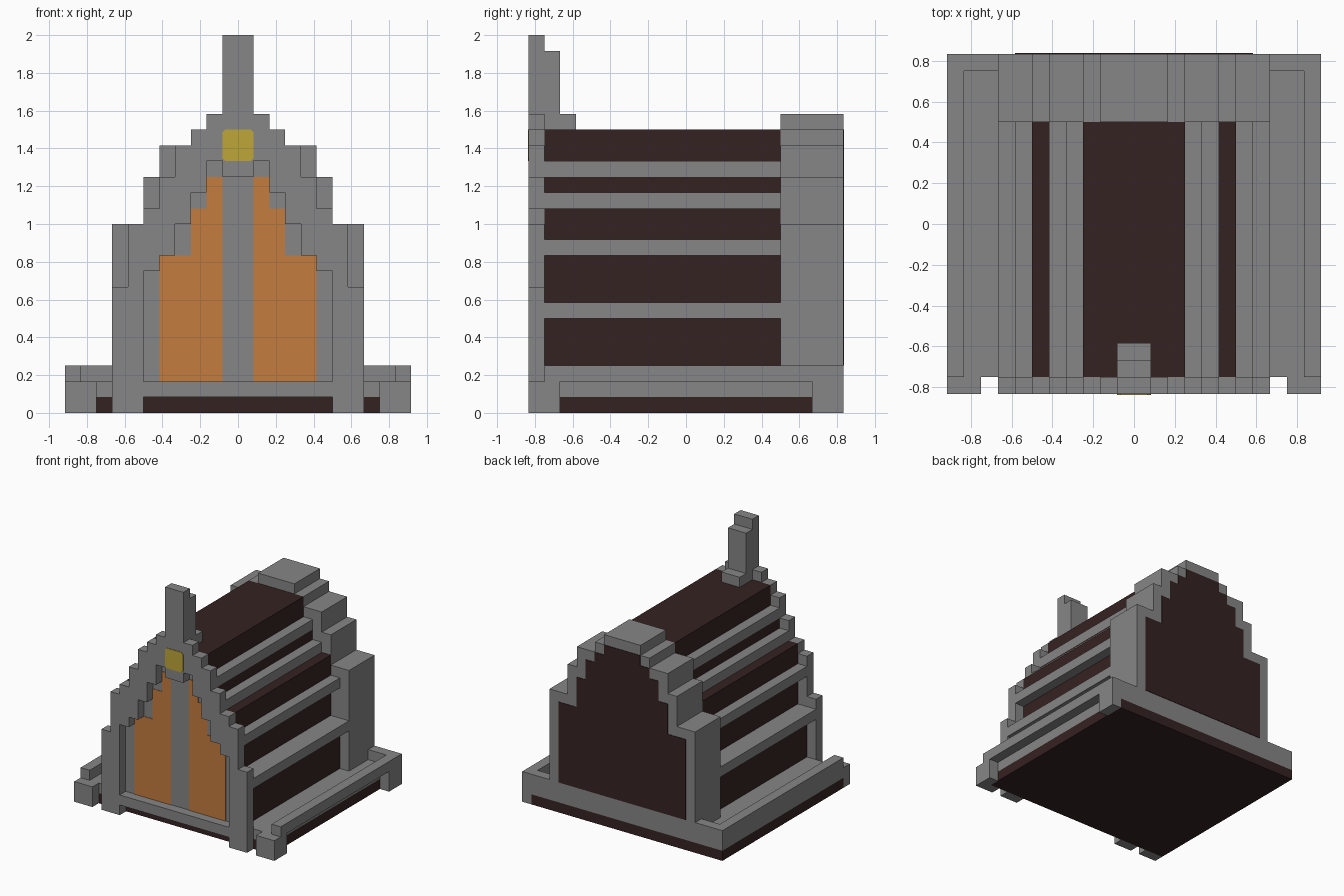
import bpy
import bmesh

U = 1 / 12  # one block of the model's grid

cube = bpy.data.objects.get("Cube")
if cube:
    bpy.data.objects.remove(cube)


def material(name, colour):
    m = bpy.data.materials.new(name)
    m.use_nodes = True
    m.diffuse_color = (*colour, 1)
    m.node_tree.nodes["Principled BSDF"].inputs["Base Color"].default_value = (*colour, 1)
    return m


stone = material("stone_gray", (0.238, 0.238, 0.238))
wood = material("dark_wood", (0.036, 0.016, 0.016))
orange = material("orange_glass", (0.55, 0.205, 0.051))
yellow = material("yellow_lamp", (0.51, 0.38, 0.04))


def prism(name, points, y0, y1, mat):
    """Extrude an x-z outline, given in blocks, from y0 to y1."""
    bm = bmesh.new()
    face = bm.faces.new([bm.verts.new((x * U, y0 * U, z * U)) for x, z in points])
    new = bmesh.ops.extrude_face_region(bm, geom=[face])["geom"]
    verts = [v for v in new if isinstance(v, bmesh.types.BMVert)]
    bmesh.ops.translate(bm, verts=verts, vec=(0, (y1 - y0) * U, 0))
    bmesh.ops.recalc_face_normals(bm, faces=bm.faces)
    mesh = bpy.data.meshes.new(name)
    bm.to_mesh(mesh)
    bm.free()
    mesh.materials.append(mat)
    obj = bpy.data.objects.new(name, mesh)
    bpy.context.collection.objects.link(obj)
    return obj


def box(name, x, y, z, mat):
    prism(name, [(x[0], z[0]), (x[1], z[0]), (x[1], z[1]), (x[0], z[1])], y[0], y[1], mat)


def stairs(steps, z):
    """Right half of a stepped outline from (half width, top) pairs."""
    points = []
    for width, top in steps:
        points += [(width, z), (width, top)]
        z = top
    return points


def mirror(points):
    return points + [(-x, z) for x, z in reversed(points)]


# Base slab, side rails and back rail
box("base_underside", (-11, 10), (-9, 10), (0, 1), wood)
box("base_slab", (-11, 10), (-9, 10), (1, 2), stone)
box("left_rail", (10, 11), (-9, 10), (2, 3), stone)
box("right_rail", (-11, -10), (-9, 10), (2, 3), stone)
box("back_rail", (-10, 10), (9, 10), (2, 3), stone)

# Corner feet
box("front_left_foot", (9, 11), (-10, -9), (0, 2), stone)
box("front_left_foot_return", (10, 11), (-9, -8), (0, 2), stone)
box("front_right_foot", (-11, -9), (-10, -9), (0, 2), stone)
box("back_left_foot", (10, 11), (8, 10), (0, 2), stone)

# Timber hall with stone roof ledges
hall = [(7, 6), (6, 13), (4, 15), (3, 18)]
prism("hall_roof", mirror(stairs(hall, 2)), -9, 6, wood)
for width, z in [(8, 6), (7, 10), (5, 13), (4, 15)]:
    box("left_roof_ledge", (width - 2, width), (-9, 6), (z, z + 1), stone)
    box("right_roof_ledge", (-width, 2 - width), (-9, 6), (z, z + 1), stone)

# Stone back block with a timber gable
back = [(8, 12), (6, 15), (5, 17), (3, 18), (2, 19)]
prism("back_block", mirror(stairs(back, 2)), 6, 10, stone)
gable = [(7, 11), (5, 14), (4, 16), (3, 17), (2, 18)]
prism("back_gable", mirror(stairs(gable, 3)), 10, 10.05, wood)

# Front arch, with the spire as its top step
outer = [(8, 8), (7, 12), (6, 13), (5, 15), (4, 17), (3, 18), (2, 19), (1, 24)]
inner = [(6, 9), (5, 10), (4, 12), (3, 14), (2, 16), (1, 15)]
opening = mirror(stairs(inner, 0))
prism("front_arch", mirror(stairs(outer, 0)) + opening[::-1], -10, -9, stone)
box("front_sill", (-6, 6), (-10, -9), (1, 2), stone)
box("spire_back", (-1, 1), (-9, -8), (18, 23), stone)
box("spire_foot", (-1, 1), (-8, -7), (18, 19), stone)

# Recessed window wall with orange panes and a lamp above
prism("window_wall", mirror(stairs(inner, 2)), -9.05, -9, stone)
pane = [(1, 2)] + stairs([(5, 10), (3, 13), (2, 15)], 2) + [(1, 15)]
prism("left_pane", pane, -9.1, -9.05, orange)
prism("right_pane", [(-x, z) for x, z in pane], -9.1, -9.05, orange)
lamp = [(0.8, 16), (1, 16.2), (1, 17.8), (0.8, 18)]
prism("lamp", mirror(lamp), -10.05, -10, yellow)
